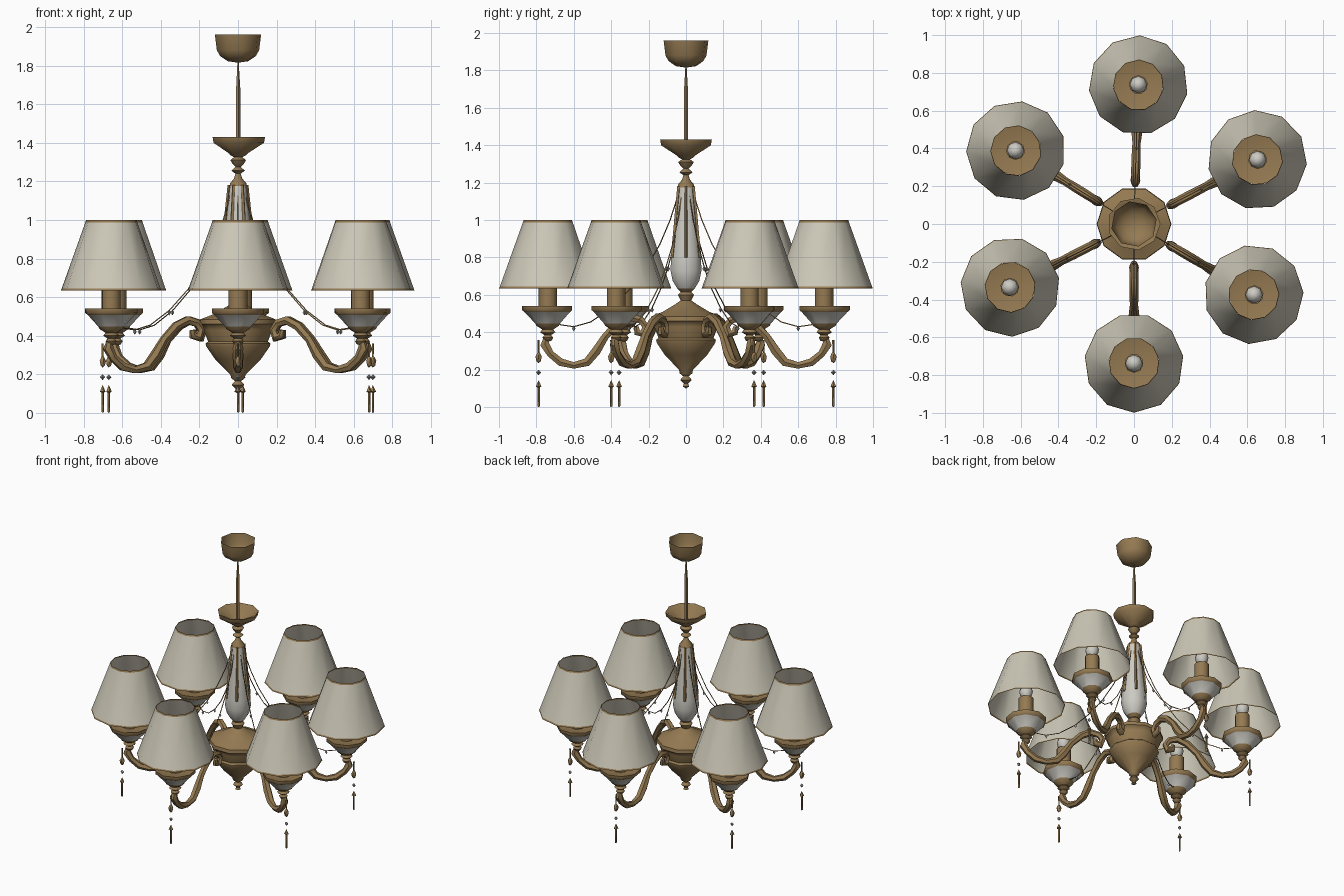
import bpy, bmesh, math
from mathutils import Vector

if "Cube" in bpy.data.objects:
    bpy.data.objects.remove(bpy.data.objects["Cube"])


def material(name, rgb):
    m = bpy.data.materials.new(name)
    m.diffuse_color = (*rgb, 1)
    m.use_nodes = True
    m.node_tree.nodes["Principled BSDF"].inputs["Base Color"].default_value = m.diffuse_color
    return m


BRASS = material("antique_brass", (0.30, 0.195, 0.085))
FABRIC = material("shade_fabric", (0.60, 0.57, 0.47))
GLASS = material("white_porcelain", (0.60, 0.59, 0.54))
CRYSTAL = material("grey_crystal", (0.33, 0.32, 0.30))


def finish(bm, name, mats):
    me = bpy.data.meshes.new(name)
    bm.to_mesh(me)
    bm.free()
    for m in mats:
        me.materials.append(m)
    ob = bpy.data.objects.new(name, me)
    bpy.context.collection.objects.link(ob)
    bpy.ops.object.select_all(action='DESELECT')
    ob.select_set(True)
    bpy.context.view_layer.objects.active = ob
    bpy.ops.object.shade_smooth_by_angle(angle=math.radians(52))
    return ob


def lathe(name, profile, sides, mats, at=(0, 0), rule=None, phase=0.0):
    """Turn (radius, z) points, listed bottom to top, around a vertical axis."""
    bm = bmesh.new()
    rings = []
    for r, z in profile:
        if r == 0:
            rings.append([bm.verts.new((at[0], at[1], z))] * sides)
            continue
        rings.append([bm.verts.new((at[0] + r * math.cos(phase + math.tau * i / sides),
                                    at[1] + r * math.sin(phase + math.tau * i / sides), z))
                      for i in range(sides)])
    for k in range(len(rings) - 1):
        a, b = rings[k], rings[k + 1]
        for i in range(sides):
            j = (i + 1) % sides
            corners = list(dict.fromkeys((a[i], a[j], b[j], b[i])))
            if len(corners) > 2:
                f = bm.faces.new(corners)
                f.material_index = rule(k) if rule else 0
    return finish(bm, name, mats)


def tube(name, path, sides, angle, mat):
    """Sweep (radius_out, z, thickness) points in the vertical plane at an angle."""
    bm = bmesh.new()
    out = Vector((math.cos(angle), math.sin(angle), 0))
    side = Vector((-math.sin(angle), math.cos(angle), 0))
    up = Vector((0, 0, 1))
    rings = []
    for k, (r, z, t) in enumerate(path):
        p, q = path[max(k - 1, 0)], path[min(k + 1, len(path) - 1)]
        tan = (out * (q[0] - p[0]) + up * (q[1] - p[1])).normalized()
        nor = tan.cross(side)
        c = out * r + up * z
        rings.append([bm.verts.new(c + t * (math.cos(math.tau * i / sides) * side
                                            + math.sin(math.tau * i / sides) * nor))
                      for i in range(sides)])
    for a, b in zip(rings, rings[1:]):
        for i in range(sides):
            j = (i + 1) % sides
            bm.faces.new((a[i], a[j], b[j], b[i]))
    bm.faces.new(rings[0][::-1])
    bm.faces.new(rings[-1])
    bmesh.ops.recalc_face_normals(bm, faces=bm.faces)
    return finish(bm, name, [mat])


# Central bowl with bottom finial
lathe("central_bowl", [(0, 0.10), (0.018, 0.11), (0.012, 0.125), (0.033, 0.145), (0.015, 0.165),
                       (0.035, 0.18), (0.04, 0.20), (0.12, 0.28), (0.165, 0.345), (0.168, 0.36),
                       (0.155, 0.37), (0.178, 0.43), (0.18, 0.445), (0.198, 0.46), (0.195, 0.485),
                       (0.13, 0.51), (0.06, 0.55), (0.03, 0.57), (0.045, 0.60), (0.03, 0.615),
                       (0.05, 0.635), (0, 0.635)], 10, [BRASS])

# Porcelain column and its brass ribs
vase = [(0.05, 0.635), (0.075, 0.675), (0.087, 0.73), (0.084, 0.80), (0.07, 0.92),
        (0.057, 1.05), (0.043, 1.18), (0, 1.185)]
lathe("column_vase", vase, 10, [GLASS])
for i in range(6):
    tube(f"column_rib_{i+1}", [(r + 0.002, z, 0.009) for r, z in vase[3:7]], 4,
         math.radians(60 * i), BRASS)

# Neck, upper dish and rod
lathe("column_neck", [(0.047, 1.175), (0.043, 1.19), (0.022, 1.215), (0.014, 1.24), (0.036, 1.255),
                      (0.014, 1.275), (0.03, 1.29), (0.042, 1.31), (0.022, 1.325), (0.04, 1.335),
                      (0.05, 1.345), (0.135, 1.40), (0.14, 1.43), (0.125, 1.428),
                      (0.05, 1.365), (0, 1.36)], 9, [BRASS])
lathe("hanging_rod", [(0.012, 1.35), (0.012, 1.60), (0.012, 1.68), (0.003, 1.83)], 5, [BRASS])

# Ceiling canopy, open at the top
lathe("ceiling_canopy", [(0, 1.815), (0.055, 1.823), (0.095, 1.85), (0.112, 1.88), (0.122, 1.96)],
      8, [BRASS], phase=0.2)

ARM = [(0.748, 0.375, 0.014), (0.755, 0.335, 0.028), (0.725, 0.285, 0.022), (0.67, 0.24, 0.024),
       (0.60, 0.223, 0.02), (0.53, 0.24, 0.026), (0.48, 0.30, 0.028), (0.43, 0.38, 0.022),
       (0.36, 0.45, 0.024), (0.295, 0.48, 0.024), (0.24, 0.465, 0.022), (0.215, 0.43, 0.022),
       (0.23, 0.39, 0.026), (0.262, 0.40, 0.022), (0.265, 0.43, 0.014)]
WIRE = [(0.04, 1.14), (0.085, 1.0), (0.14, 0.87), (0.21, 0.75), (0.29, 0.64), (0.40, 0.53),
        (0.51, 0.455), (0.60, 0.43), (0.67, 0.44), (0.72, 0.49)]
CUP = [(0, 0.35), (0.02, 0.355), (0.03, 0.372), (0.018, 0.385), (0.042, 0.40), (0.03, 0.415),
       (0.062, 0.435), (0.068, 0.447), (0.125, 0.508), (0.138, 0.518), (0.138, 0.54),
       (0.115, 0.535), (0.05, 0.53), (0.05, 0.70), (0.02, 0.705)]

# Six lamps, set slightly unevenly around the centre
for n, deg in enumerate((-90, -30.5, 27.5, 88.2, 148.2, 207), 1):
    a = math.radians(deg)

    def spot(r):
        return (r * math.cos(a), r * math.sin(a))

    c = spot(0.738)
    tube(f"arm_{n}", ARM, 6, a, BRASS)
    tube(f"garland_wire_{n}", [(r, z, 0.0035) for r, z in WIRE], 3, a, BRASS)
    # Crystal beads on the garland
    for k in (3, 5, 7):
        r, z = WIRE[k]
        lathe(f"garland_bead_{n}_{k}", [(0, z - 0.025), (0.01, z - 0.01), (0, z + 0.006)], 4,
              [CRYSTAL], spot(r))
    # Cup and candle sleeve, porcelain band in the middle
    lathe(f"cup_and_candle_{n}", CUP, 9, [BRASS, GLASS], c, lambda k: int(k == 7), a)
    # Bulb
    lathe(f"bulb_{n}", [(0.02, 0.70), (0.04, 0.725), (0.046, 0.755), (0.035, 0.79), (0, 0.81)],
          8, [GLASS], c)
    # Fabric shade with brass trim at both edges
    s = spot(0.736)
    lathe(f"lampshade_{n}", [(0.263, 0.635), (0.259, 0.645), (0.136, 0.988), (0.132, 1.0)],
          11, [FABRIC, BRASS], s, lambda k: int(k != 1), a)
    # Hanging crystal string
    p = spot(0.788)
    tag = f"pendant_{n}"
    lathe(tag + "_hook", [(0.005, 0.29), (0.006, 0.36)], 4, [BRASS], p, phase=a)
    lathe(tag + "_knob", [(0, 0.235), (0.012, 0.245), (0.018, 0.27), (0.008, 0.29), (0, 0.295)],
          5, [BRASS], p)
    lathe(tag + "_bead", [(0, 0.17), (0.014, 0.186), (0, 0.20)], 4, [CRYSTAL], p)
    lathe(tag + "_drop", [(0, 0), (0.007, 0.005), (0.007, 0.105), (0.016, 0.11), (0, 0.145)],
          5, [BRASS], p)
